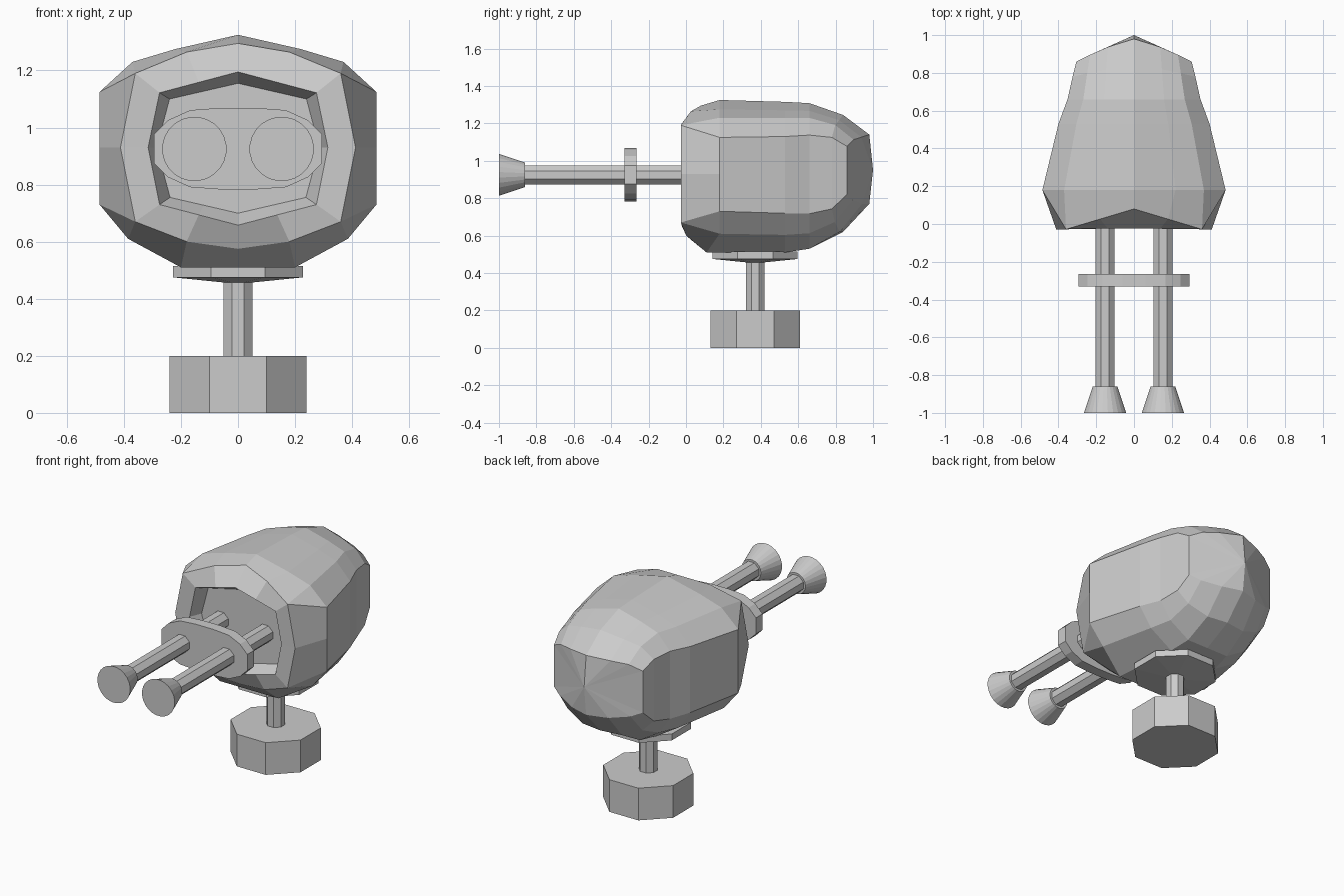
import bpy, bmesh, math
from mathutils import Matrix, Vector

if "Cube" in bpy.data.objects:
    bpy.data.objects.remove(bpy.data.objects["Cube"])


def finish(name, bm):
    bmesh.ops.remove_doubles(bm, verts=bm.verts, dist=0.0005)
    bmesh.ops.recalc_face_normals(bm, faces=bm.faces)
    me = bpy.data.meshes.new(name)
    bm.to_mesh(me)
    bm.free()
    ob = bpy.data.objects.new(name, me)
    bpy.context.collection.objects.link(ob)
    return ob


def bridge(bm, loops):
    for a, b in zip(loops, loops[1:]):
        n = len(a)
        for i in range(n):
            bm.faces.new((a[i], a[(i + 1) % n], b[(i + 1) % n], b[i]))


def turned(name, sides, rings, loc, along_y=False):
    """Stack of flat-sided polygons; rings are (half width, height)."""
    bm = bmesh.new()
    loops = []
    for half, h in rings:
        r = half / math.cos(math.pi / sides)
        loop = []
        for i in range(sides):
            a = math.tau * (i + 0.5) / sides
            u, v = r * math.cos(a), r * math.sin(a)
            co = Vector((u, h, v) if along_y else (u, v, h))
            loop.append(bm.verts.new(co + Vector(loc)))
        loops.append(loop)
    bridge(bm, loops)
    bm.faces.new(loops[0])
    bm.faces.new(loops[-1])
    return finish(name, bm)


# Stand: base block, post and collar
AXIS = (0, 0.37, 0)
turned("base", 8, [(0.24, 0), (0.24, 0.2)], AXIS)
turned("post", 8, [(0.05, 0.2), (0.05, 0.47)], AXIS)
turned("collar", 8, [(0.05, 0.457), (0.227, 0.475), (0.227, 0.515)], AXIS)

# Twin barrels with flared muzzles
for side, x in (("left", -0.153), ("right", 0.153)):
    turned(side + "_barrel", 8, [(0.051, -0.88), (0.051, 0.1)], (x, 0, 0.925), True)
    turned(side + "_muzzle", 24, [(0.112, -1), (0.065, -0.86)], (x, 0, 0.925), True)

# Brace plate joining the barrels
quarter = [(0.295, 0.05), (0.245, 0.1), (0.168, 0.135), (0.06, 0.143)]
outline = quarter + [(-x, z) for x, z in reversed(quarter)]
outline += [(-x, -z) for x, z in outline]
bm = bmesh.new()
loops = [[bm.verts.new((x, y, 0.926 + z)) for x, z in outline] for y in (-0.33, -0.265)]
bridge(bm, loops)
for loop in loops:
    bm.faces.new(loop)
finish("barrel_brace", bm)


# Armoured housing, lofted from front cavity to rounded rear
MID = 0.93
SECTION = [(0, 1.325), (0.22, 1.275), (0.37, 1.23), (0.485, 1.125), (0.485, MID),
           (0.485, 0.73), (0.385, 0.61), (0.2, 0.51), (0, 0.51)]


def front_ring(keys, bulge=0.0):
    """Five (x, y, z) key points expanded to the section's nine points."""
    t, u, s, l, b = [Vector(k) for k in keys]
    up = Vector((0, 0, bulge))
    return [t, (t + u) / 2 + up, u, u, s, l, l, (l + b) / 2 - up, b]


def body_ring(y_side, y_mid, width, top, bottom, power):
    pts = []
    for x, z in SECTION:
        f = x / 0.485
        if z >= MID:
            nz = MID + (top - MID) * ((z - MID) / (1.325 - MID)) ** power
        else:
            nz = MID - (MID - bottom) * ((MID - z) / (MID - 0.51)) ** power
        pts.append(Vector((f * width, y_mid + (y_side - y_mid) * f ** 1.3, nz)))
    return pts


widest = body_ring(0.18, 0.18, 0.485, 1.325, 0.51, 1)
for p in widest[7:]:
    p.y = 0.11

rings = [
    front_ring([(0, 0.05, 1.155), (0.24, 0.05, 1.10), (0.285, 0.05, MID),
                (0.238, 0.05, 0.755), (0, 0.05, 0.70)]),
    front_ring([(0, -0.025, 1.195), (0.275, -0.025, 1.122), (0.315, -0.025, MID),
                (0.275, -0.025, 0.73), (0, -0.025, 0.658)]),
    front_ring([(0, 0.08, 1.295), (0.36, -0.028, 1.19), (0.412, -0.028, MID),
                (0.36, -0.028, 0.67), (0, 0.03, 0.575)], 0.022),
    widest,
    body_ring(0.53, 0.53, 0.40, 1.315, 0.51, 0.93),
    body_ring(0.66, 0.66, 0.352, 1.308, 0.53, 0.85),
    body_ring(0.78, 0.84, 0.325, 1.245, 0.62, 0.68),
    body_ring(0.86, 0.98, 0.305, 1.14, 0.77, 0.5),
]
bm = bmesh.new()
loops = []
for half in rings:
    full = half + [Vector((-p.x, p.y, p.z)) for p in half[-2:0:-1]]
    loops.append([bm.verts.new(p) for p in full])
bridge(bm, loops)
bm.faces.new(loops[0])
tip = bm.verts.new((0, 1.0, 0.95))
last = loops[-1]
for i in range(len(last)):
    bm.faces.new((last[i], last[(i + 1) % len(last)], tip))
finish("housing", bm)
